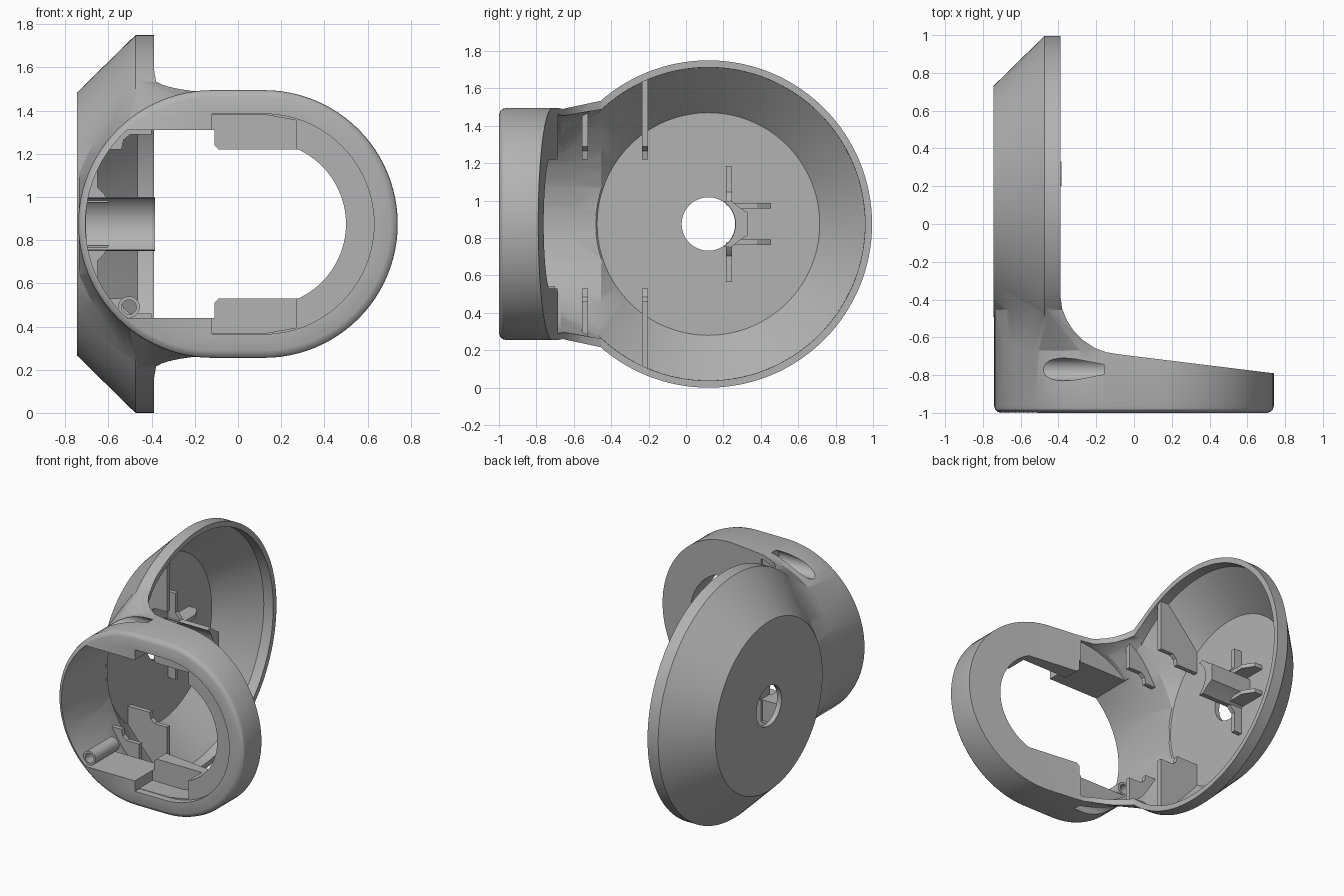
import bpy, bmesh, math
from mathutils import Vector

if "Cube" in bpy.data.objects:
    bpy.data.objects.remove(bpy.data.objects["Cube"])

C = 0.875            # height of the centre line
DY = 0.12            # dish axis in y

grey = bpy.data.materials.new("light_grey_plastic")
grey.use_nodes = True
grey.diffuse_color = (0.45, 0.45, 0.45, 1)
grey.node_tree.nodes["Principled BSDF"].inputs["Base Color"].default_value = (0.45, 0.45, 0.45, 1)


def finish(name, bm):
    bmesh.ops.recalc_face_normals(bm, faces=bm.faces)
    me = bpy.data.meshes.new(name)
    bm.to_mesh(me)
    bm.free()
    me.materials.append(grey)
    ob = bpy.data.objects.new(name, me)
    bpy.context.collection.objects.link(ob)
    return ob


def loft(name, rings):
    """Closed solid through matching rings of points."""
    bm = bmesh.new()
    rows = [[bm.verts.new(p) for p in r] for r in rings]
    n = len(rows[0])
    for a, b in zip(rows, rows[1:]):
        for i in range(n):
            j = (i + 1) % n
            bm.faces.new((a[i], a[j], b[j], b[i]))
    bm.faces.new(rows[0])
    bm.faces.new(rows[-1])
    return finish(name, bm)


def extrude(name, pts, axis, lo, hi):
    """Extrude a 2D outline (the other two axes, in order) along an axis."""
    def put(p, t):
        q = list(p)
        q.insert(axis, t)
        return Vector(q)
    return loft(name, [[put(p, t) for p in pts] for t in (lo, hi)])


def arc(cx, cy, r, a0, a1, n):
    return [(cx + r * math.cos(math.radians(a0 + (a1 - a0) * i / n)),
             cy + r * math.sin(math.radians(a0 + (a1 - a0) * i / n))) for i in range(n + 1)]


def circle(cx, cy, r, n=48):
    return arc(cx, cy, r, 0, 360, n)[:-1]


def boolean(target, cutter, op):
    m = target.modifiers.new("bool", 'BOOLEAN')
    m.operation, m.solver, m.object = op, 'EXACT', cutter
    bpy.context.view_layer.objects.active = target
    bpy.ops.object.modifier_apply(modifier=m.name)
    bpy.data.objects.remove(cutter)
    return target


def stadium(r):
    return arc(0.12, C, r, -90, 90, 48) + arc(-0.12, C, r, 90, 270, 48)


def dish_radius(x, e):
    return min(0.61 - 0.43 * e + (x + 0.745 - e) * 0.985, 0.875 - e)


def body(name, e, x_max, front):
    """Dish, ring and blended neck, all inset by e."""
    floor = -0.745 + e
    stations = [floor, -0.475 + e * 0.3, x_max]
    dish = loft(name, [[(x, y, z) for y, z in circle(DY, C, dish_radius(x, e), 128)] for x in stations])
    boolean(dish, front, 'UNION')
    # neck blend between the ring wall and the cone
    bm = bmesh.new()
    for i in range(13):
        x = floor + 0.008 + (-0.2 - floor) * i / 12
        ring = math.sqrt(max((0.615 - e) ** 2 - (min(x, -0.12) + 0.12) ** 2, 0.0001))
        cone = math.sqrt(max(dish_radius(x, e) ** 2 - (0.45 + DY) ** 2, 0.0001)) - 0.004
        for y, h in ((-0.68, ring), (-0.45, cone)):
            for s in (-1, 1):
                bm.verts.new((x, y, C + s * h))
    res = bmesh.ops.convex_hull(bm, input=bm.verts)
    loose = [v for v in bm.verts if not v.link_faces]
    bmesh.ops.delete(bm, geom=loose, context='VERTS')
    return boolean(dish, finish("neck", bm), 'UNION')


def ring_solid(e):
    steps = [(-1, 0.035), (-0.993, 0.016), (-0.982, 0.005), (-0.965, 0), (-0.3, 0)]
    return loft("ring", [[(x, y, z) for x, z in stadium(0.62 - e - d)] for y, d in steps])


def clip_profile():
    back = [(0.9, -0.81), (-0.08, -0.69), (-0.15, -0.678), (-0.21, -0.655), (-0.27, -0.615),
            (-0.32, -0.565), (-0.355, -0.51), (-0.38, -0.45), (-0.39, -0.38)]
    return extrude("clip", [(-0.9, -1.2), (0.9, -1.2)] + back + [(-0.39, 1.2), (-0.9, 1.2)], 2, -0.5, 2.5)


# outer form
shell = body("housing_shell", 0, 0.0, ring_solid(0))
boolean(shell, clip_profile(), 'INTERSECT')

# hollow inside, closed towards the front
cavity_ring = extrude("cavity_ring", arc(-0.12, C, 0.585, 90, 270, 48), 1, -0.7, -0.3)
boolean(shell, body("cavity", 0.035, -0.13, cavity_ring), 'DIFFERENCE')

# front opening: wide on the open side, narrower inside the ring
top = math.degrees(math.asin(0.435 / 0.587))
wide = arc(-0.12, C, 0.587, 180 - top, 180 + top, 40) + [(-0.11, C - 0.435), (-0.11, C + 0.435)]
boolean(shell, extrude("wide_opening", wide, 1, -1.2, -0.5), 'DIFFERENCE')
lim = math.degrees(math.asin(0.345 / 0.38))
narrow = arc(0.12, C, 0.38, -lim, lim, 40)
narrow += [(-0.09, C + 0.345), (-0.12, C + 0.375), (-0.2, C + 0.375),
           (-0.2, C - 0.375), (-0.12, C - 0.375), (-0.09, C - 0.345)]
boolean(shell, extrude("narrow_opening", narrow, 1, -1.2, -0.5), 'DIFFERENCE')

# stepped recess in the ring front
recess = arc(0.12, C, 0.51, -90, 90, 48) + [(-0.121, C + 0.51), (-0.121, C - 0.51)]
boolean(shell, extrude("recess", recess, 1, -1.2, -0.95), 'DIFFERENCE')
pocket = [(-0.122, C - 0.507), (0.12, C - 0.507), (0.27, C - 0.48),
          (0.27, C + 0.48), (0.12, C + 0.507), (-0.122, C + 0.507)]
boolean(shell, extrude("pocket", pocket, 1, -1.2, -0.8), 'DIFFERENCE')

# screw grooves on both sides, and the axle hole
for s in (-1, 1):
    boolean(shell, extrude("groove", circle(-0.77, C + s * 0.565, 0.06), 0, -0.9, -0.16), 'DIFFERENCE')
boolean(shell, extrude("hole", circle(DY, C, 0.143), 0, -0.9, -0.6), 'DIFFERENCE')
parts = [shell]

# support plates inside the shell
for s, side in ((1, "upper"), (-1, "lower")):
    for y, place in ((-0.22, "rear"), (-0.54, "front")):
        outline = [(-0.76, 0.345), (-0.54, 0.345), (-0.53, 0.39), (-0.5, 0.415),
                   (-0.4, 0.415), (-0.4, 0.95), (-0.76, 0.95)]
        plate = extrude(f"{side}_{place}_plate", [(x, C + s * z) for x, z in outline], 1, y - 0.016, y + 0.016)
        boolean(plate, body("limit", 0.015, -0.1, ring_solid(0.015)), 'INTERSECT')
        parts.append(plate)
    # ribs beside the axle guide
    rib = [(-0.73, 0.1), (-0.6, 0.1), (-0.62, 0.14), (-0.65, 0.17), (-0.65, 0.31), (-0.73, 0.31)]
    parts.append(extrude(f"{side}_cross_rib", [(x, C + s * z) for x, z in rib], 1, 0.215, 0.245))
    rib = [(-0.73, 0.26), (-0.6, 0.26), (-0.6, 0.38), (-0.65, 0.455), (-0.73, 0.455)]
    z = C + s * 0.097
    parts.append(extrude(f"{side}_long_rib", rib, 2, z - 0.014, z + 0.014))

# half-round axle guide
guide = arc(DY, C, 0.145, -56, 56, 20)
guide += [(y, C + s * z) for s, y, z in ((1, 0.24, 0.125), (1, 0.29, 0.085), (1, 0.332, 0.06),
                                         (-1, 0.332, 0.06), (-1, 0.29, 0.085), (-1, 0.24, 0.125))]
parts.append(extrude("axle_guide", guide, 0, -0.73, -0.385))

# small cable tube in the lower corner
tube = extrude("cable_tube", circle(-0.505, 0.49, 0.05, 32), 1, -0.97, -0.7)
parts.append(boolean(tube, extrude("bore", circle(-0.505, 0.49, 0.034, 32), 1, -1.2, -0.4), 'DIFFERENCE'))

bpy.ops.object.select_all(action='DESELECT')
for ob in parts:
    ob.select_set(True)
bpy.context.view_layer.objects.active = shell
bpy.ops.object.shade_smooth_by_angle(angle=math.radians(25))
